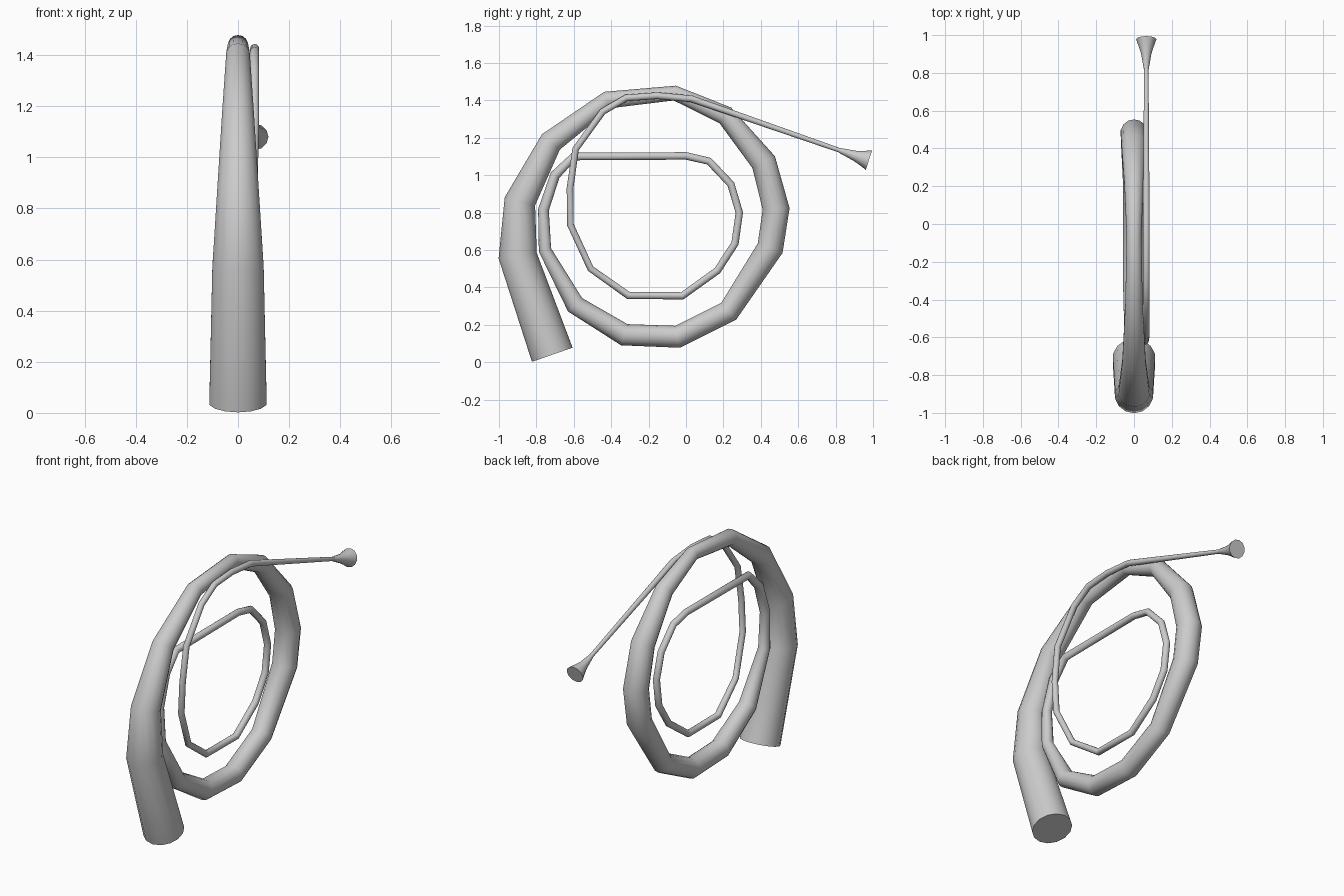
import bpy, bmesh, math
from mathutils import Vector

if "Cube" in bpy.data.objects:
    bpy.data.objects.remove(bpy.data.objects["Cube"])


def sweep(name, path, sides):
    """Capped tube through (x, y, z, radius) points that lie mostly in the YZ plane."""
    bm = bmesh.new()
    pts = [Vector(p[:3]) for p in path]
    rings = []
    for i, p in enumerate(pts):
        a = (p - pts[i - 1]).normalized() if i else Vector()
        b = (pts[i + 1] - p).normalized() if i < len(pts) - 1 else Vector()
        t = (a + b).normalized()
        n = t.cross(Vector((1, 0, 0))).normalized()
        u = n.cross(t)
        r = path[i][3]
        rings.append([bm.verts.new(p + r * (math.cos(k * math.tau / sides) * n
                                            + math.sin(k * math.tau / sides) * u))
                      for k in range(sides)])
    for r0, r1 in zip(rings, rings[1:]):
        for k in range(sides):
            j = (k + 1) % sides
            bm.faces.new((r0[k], r0[j], r1[j], r1[k]))
    bm.faces.new(rings[0])
    bm.faces.new(rings[-1])
    bmesh.ops.recalc_face_normals(bm, faces=bm.faces)
    me = bpy.data.meshes.new(name)
    bm.to_mesh(me)
    bm.free()
    ob = bpy.data.objects.new(name, me)
    bpy.context.collection.objects.link(ob)
    bpy.ops.object.select_all(action='DESELECT')
    ob.select_set(True)
    bpy.context.view_layer.objects.active = ob
    bpy.ops.object.shade_smooth_by_angle(angle=math.radians(50))
    return ob


# Wide coil: open bell end, over the top, round and under (y, z, radius)
wide = [(-.715, .04, .115), (-.90, .57, .103), (-.888, .86, .084), (-.722, 1.178, .063),
        (-.42, 1.402, .047), (-.06, 1.439, .04), (.21, 1.32, .052), (.415, 1.07, .068),
        (.482, .82, .072), (.45, .61, .071), (.228, .272, .06), (-.045, .136, .06),
        (-.33, .147, .059), (-.593, .307, .052), (-.754, .60, .034), (-.762, .815, .029),
        (-.70, 1.0, .027), (-.60, 1.10, .022)]
# Narrow inner coil
narrow = [(0, 1.103), (.123, 1.075), (.24, .952), (.285, .80), (.262, .635),
          (.168, .49), (-.02, .355), (-.308, .357)]
# Lead pipe rises beside the wide coil and runs out to the mouthpiece (x, y, z)
lead = [(.022, -.51, .50), (.05, -.618, .735), (.06, -.62, .93), (.065, -.59, 1.14),
        (.065, -.445, 1.34), (.065, -.32, 1.413), (.065, -.155, 1.425), (.065, .03, 1.408)]

path = [(0, y, z, r) for y, z, r in wide]
path += [(0, y, z, .02) for y, z in narrow]
path += [(x, y, z, .018) for x, y, z in lead]
path.append((.065, .83, 1.13, .012))
sweep("coiled_tube", path, 14)

# Mouthpiece cup
sweep("mouthpiece", [(.065, .82, 1.133, .013), (.065, .90, 1.105, .027),
                     (.065, .935, 1.094, .038), (.065, .978, 1.08, .054)], 12)
